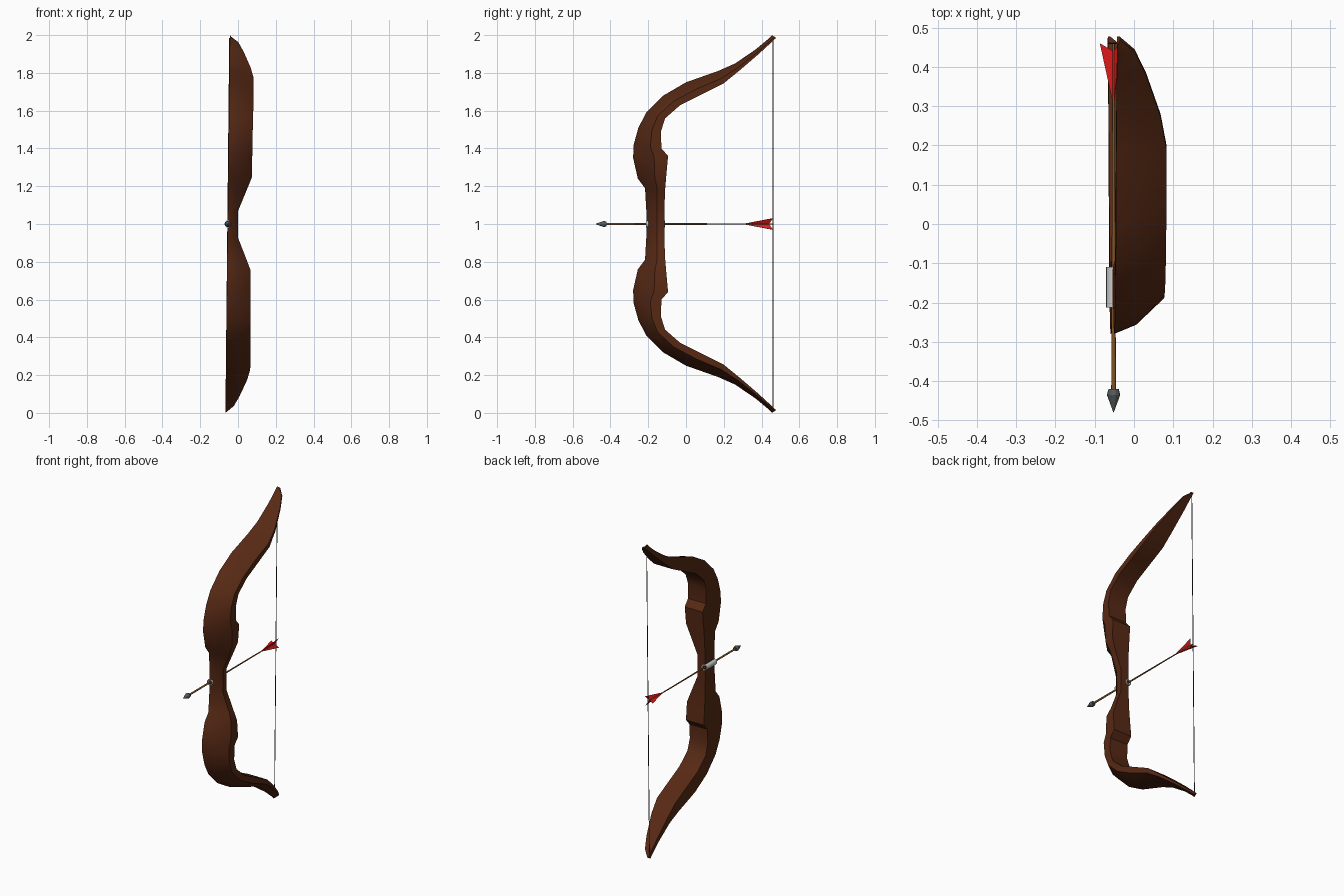
import bpy, bmesh
from math import cos, sin, radians
from mathutils import Vector, Matrix

if "Cube" in bpy.data.objects:
    bpy.data.objects.remove(bpy.data.objects["Cube"])

AX = -0.052  # arrow line


def material(name, rgb):
    m = bpy.data.materials.new(name)
    m.diffuse_color = (*rgb, 1)
    m.use_nodes = True
    m.node_tree.nodes["Principled BSDF"].inputs["Base Color"].default_value = m.diffuse_color
    return m


wood = material("dark_wood", (0.095, 0.022, 0.007))
shaft_mat = material("shaft_wood", (0.22, 0.09, 0.02))
red = material("red_feather", (0.75, 0.01, 0.01))
steel = material("steel", (0.09, 0.1, 0.11))
silver = material("silver", (0.6, 0.6, 0.6))
cord = material("cord", (0.06, 0.05, 0.04))


def make(name, verts, faces, mat, smooth=None):
    me = bpy.data.meshes.new(name)
    me.from_pydata(verts, [], faces)
    bm = bmesh.new()
    bm.from_mesh(me)
    bmesh.ops.recalc_face_normals(bm, faces=bm.faces)
    bm.to_mesh(me)
    bm.free()
    me.materials.append(mat)
    ob = bpy.data.objects.new(name, me)
    bpy.context.collection.objects.link(ob)
    if smooth:
        bpy.ops.object.select_all(action='DESELECT')
        ob.select_set(True)
        bpy.context.view_layer.objects.active = ob
        bpy.ops.object.shade_smooth_by_angle(angle=radians(smooth))
    return ob


def loft(name, rings, mat, smooth=None, closed=False):
    n = len(rings[0])
    verts = [v for r in rings for v in r]
    k = len(rings)
    faces = [(i % k * n + j, i % k * n + (j + 1) % n, (i + 1) % k * n + (j + 1) % n, (i + 1) % k * n + j)
             for i in range(k if closed else k - 1) for j in range(n)]
    if not closed:
        faces += [tuple(range(n)), tuple(range((k - 1) * n, k * n))]
    return make(name, verts, faces, mat, smooth)


def lathe_y(name, profile, mat, sides, smooth=None, closed=False):
    rings = [[(AX + r * cos(6.28319 * j / sides), y, 1 + r * sin(6.28319 * j / sides))
              for j in range(sides)] for r, y in profile]
    return loft(name, rings, mat, smooth, closed)


# Bow: upper limb stations (front y, front z, back y, back z, right x), mirrored downwards
half = [
    (-0.21, 1.07, -0.115, 1.07, 0.0),
    (-0.217, 1.19, -0.11, 1.19, 0.048),
    (-0.255, 1.24, -0.105, 1.25, 0.07),
    (-0.28, 1.35, -0.095, 1.36, 0.071),
    (-0.277, 1.42, -0.13, 1.40, 0.072),
    (-0.252, 1.51, -0.133, 1.49, 0.072),
    (-0.21, 1.59, -0.11, 1.56, 0.073),
    (-0.12, 1.68, -0.03, 1.63, 0.074),
    (0.0, 1.75, 0.09, 1.69, 0.074),
    (0.17, 1.81, 0.2, 1.745, 0.074),
    (0.26, 1.85, 0.28, 1.81, 0.058),
    (0.37, 1.925, 0.385, 1.9, 0.02),
    (0.43, 1.975, 0.445, 1.955, -0.01),
    (0.455, 2.0, 0.477, 1.985, -0.048),
]


def section(fy, fz, by, bz, xr):
    f, b = Vector((0, fy, fz)), Vector((0, by, bz))
    ring = []
    for u, t in ((0, 0), (0.44, 0.14), (1, 0.6), (1, 1), (0, 1)):
        p = f.lerp(b, t)
        p.x = -0.055 + u * (xr + 0.055) + 0.012 * (p.z - 1)
        ring.append(p)
    return ring


lower = [(a, 2 - b, c, 2 - d, e) for a, b, c, d, e in reversed(half)]
loft("bow_body", [section(*s) for s in lower + half], wood, 32)

# Bowstring
loft("bowstring", [[(x + 0.0025 * cos(1.0472 * j), 0.46 + 0.0025 * sin(1.0472 * j), z) for j in range(6)]
                   for x, z in ((-0.064, 0.015), (-0.044, 1.985))], cord, 40)

# Arrow shaft, head and rest sleeve
lathe_y("arrow_shaft", [(0.006, -0.43), (0.003, 0.46)], shaft_mat, 10, 50)
lathe_y("arrow_head", [(0.0005, -0.48), (0.017, -0.435), (0.013, -0.42)], steel, 10)
lathe_y("arrow_rest", [(0.019, -0.213), (0.019, -0.11), (0.014, -0.11), (0.014, -0.213)],
        silver, 16, 40, True)

# Fletching: three swept vanes
for i in range(3):
    a = radians(180 + 120 * i)
    d = Vector((cos(a), 0, sin(a)))
    n = Vector((-sin(a), 0, cos(a))) * 0.001
    o = Vector((AX, 0, 1))
    outline = [(0.0, 0.3), (0.035, 0.46), (0.0, 0.44)]
    rings = [[o + d * r + Vector((0, y, 0)) + n * s for r, y in outline] for s in (-1, 1)]
    loft("fletching_%d" % (i + 1), rings, red)
